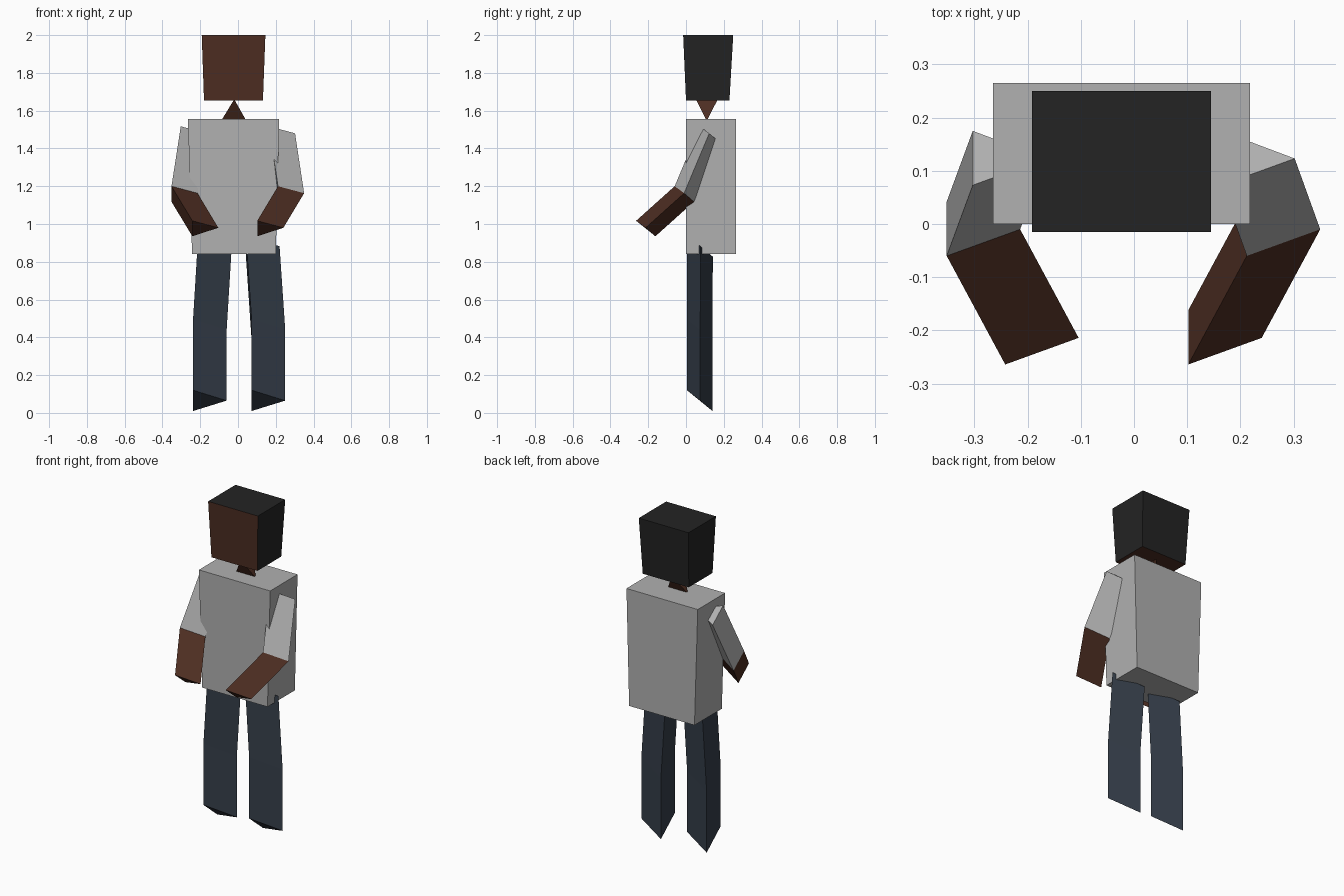
import bpy
import bmesh
from mathutils import Vector

cube = bpy.data.objects.get("Cube")
if cube:
    bpy.data.objects.remove(cube, do_unlink=True)


def material(name, rgb):
    mat = bpy.data.materials.new(name)
    mat.use_nodes = True
    color = (*rgb, 1)
    mat.diffuse_color = color
    bsdf = mat.node_tree.nodes["Principled BSDF"]
    bsdf.inputs["Base Color"].default_value = color
    bsdf.inputs["Roughness"].default_value = 0.9
    return mat


skin = material("brown_skin", (0.075, 0.027, 0.016))
hair = material("black_hair", (0.017, 0.017, 0.017))
shirt = material("grey_shirt", (0.44, 0.44, 0.44))
jeans = material("dark_blue_jeans", (0.035, 0.047, 0.066))


def make_object(name, bm, *mats):
    bmesh.ops.recalc_face_normals(bm, faces=bm.faces[:])
    mesh = bpy.data.meshes.new(name)
    bm.to_mesh(mesh)
    bm.free()
    for mat in mats:
        mesh.materials.append(mat)
    obj = bpy.data.objects.new(name, mesh)
    bpy.context.collection.objects.link(obj)
    return obj


def loft(name, rings, *mats):
    """Join matching rings of points with side faces and close both ends."""
    bm = bmesh.new()
    loops = [[bm.verts.new(p) for p in ring] for ring in rings]
    for low, high in zip(loops, loops[1:]):
        for i in range(len(low)):
            j = (i + 1) % len(low)
            bm.faces.new((low[i], low[j], high[j], high[i]))
    bm.faces.new(loops[0])
    bm.faces.new(loops[-1])
    return make_object(name, bm, *mats)


def rectangle(x0, x1, y0, y1, z):
    return [(x0, y0, z), (x1, y0, z), (x1, y1, z), (x0, y1, z)]


def limb(name, path, section, mat):
    """Sweep a fixed triangular section along a path."""
    rings = [[Vector(p) + Vector(s) for s in section] for p in path]
    return loft(name, rings, mat)


# Head: skin on the front and underside, hair elsewhere
head = loft("head", [rectangle(-0.18, 0.132, 0.0, 0.23, 1.655),
                     rectangle(-0.192, 0.145, -0.015, 0.25, 2.0)], hair, skin)
for face in head.data.polygons:
    if face.normal.y < -0.5 or face.normal.z < -0.5:
        face.material_index = 1

# Neck: a wedge with crossed top and bottom edges
bm = bmesh.new()
neck_points = [(-0.02, 0.052, 1.66), (-0.02, 0.168, 1.66),
               (-0.09, 0.11, 1.545), (0.045, 0.11, 1.545)]
bmesh.ops.convex_hull(bm, input=[bm.verts.new(p) for p in neck_points])
make_object("neck", bm, skin)

# Torso
loft("torso", [rectangle(-0.243, 0.2, 0.0, 0.265, 0.84),
               rectangle(-0.265, 0.218, 0.0, 0.265, 1.555)], shirt)

# Arms: sleeve above the elbow, bare forearm below
arm_section = [(-0.138, -0.05, 0.037), (0, 0, 0), (-0.138, 0.052, -0.045)]
arms = {
    "left": [(0.302, 0.123, 1.48), (0.35, -0.01, 1.163), (0.24, -0.214, 0.98)],
    "right": [(-0.165, 0.123, 1.48), (-0.214, -0.01, 1.163), (-0.104, -0.214, 0.98)],
}
for side, (shoulder, elbow, hand) in arms.items():
    limb(side + "_sleeve", [shoulder, elbow], arm_section, shirt)
    limb(side + "_forearm", [elbow, hand], arm_section, skin)

# Legs, bent slightly at the knee
leg_section = [(-0.178, -0.07, 0.055), (0, 0, 0), (-0.178, 0.065, -0.055)]
legs = {
    "left": [(0.22, 0.077, 0.882), (0.25, 0.075, 0.44), (0.25, 0.075, 0.065)],
    "right": [(-0.033, 0.077, 0.882), (-0.06, 0.075, 0.44), (-0.06, 0.075, 0.065)],
}
for side, path in legs.items():
    limb(side + "_leg", path, leg_section, jeans)
